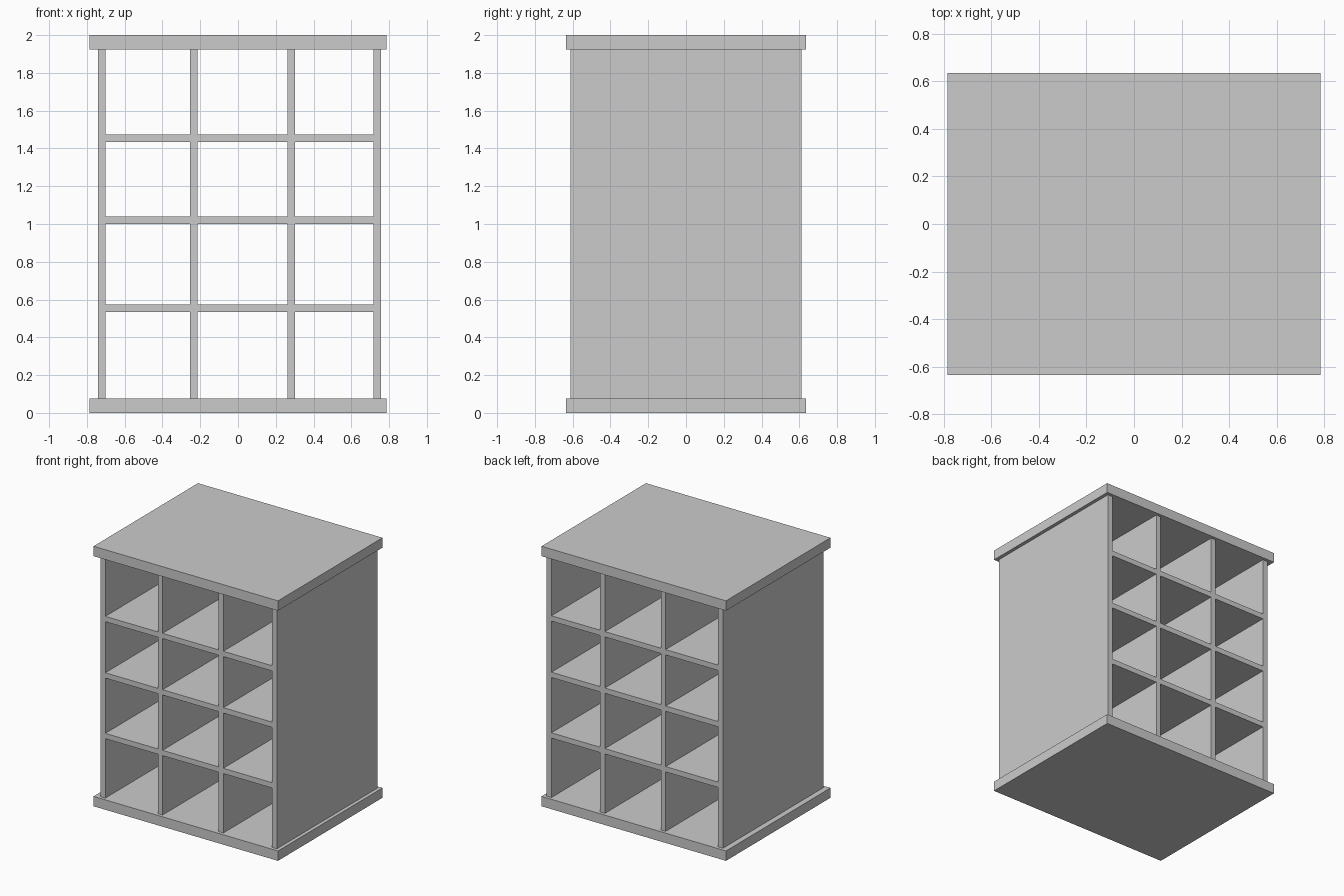
import bpy

if "Cube" in bpy.data.objects:
    bpy.data.objects.remove(bpy.data.objects["Cube"])


def box(name, x0, x1, y, z0, z1):
    """Axis-aligned board, symmetric in depth (-y..y)."""
    bpy.ops.mesh.primitive_cube_add(size=1, location=((x0 + x1) / 2, 0, (z0 + z1) / 2))
    ob = bpy.context.object
    ob.name = name
    ob.scale = (x1 - x0, 2 * y, z1 - z0)
    bpy.ops.object.transform_apply(location=False, rotation=False, scale=True)
    return ob


W, D = 0.785, 0.635      # slab half width and half depth
SLAB = 0.076             # slab thickness
BODY = 0.611             # half depth of the uprights and shelves
T = 0.041                # board thickness

# Base and top slabs
box("base_slab", -W, W, D, 0, SLAB)
box("top_slab", -W, W, D, 2 - SLAB, 2)

# Side panels and dividers, unevenly spaced
uprights = [("left_side", -0.742), ("left_divider", -0.255),
            ("right_divider", 0.262), ("right_side", 0.717)]
for name, x in uprights:
    box(name, x, x + T, BODY, SLAB, 2 - SLAB)

# Shelves fitted between neighbouring uprights, open front and back
for row, z in enumerate((0.533, 0.999, 1.433), 1):
    for col in range(3):
        box(f"shelf_{row}_{col + 1}", uprights[col][1] + T, uprights[col + 1][1],
            BODY, z, z + T)
